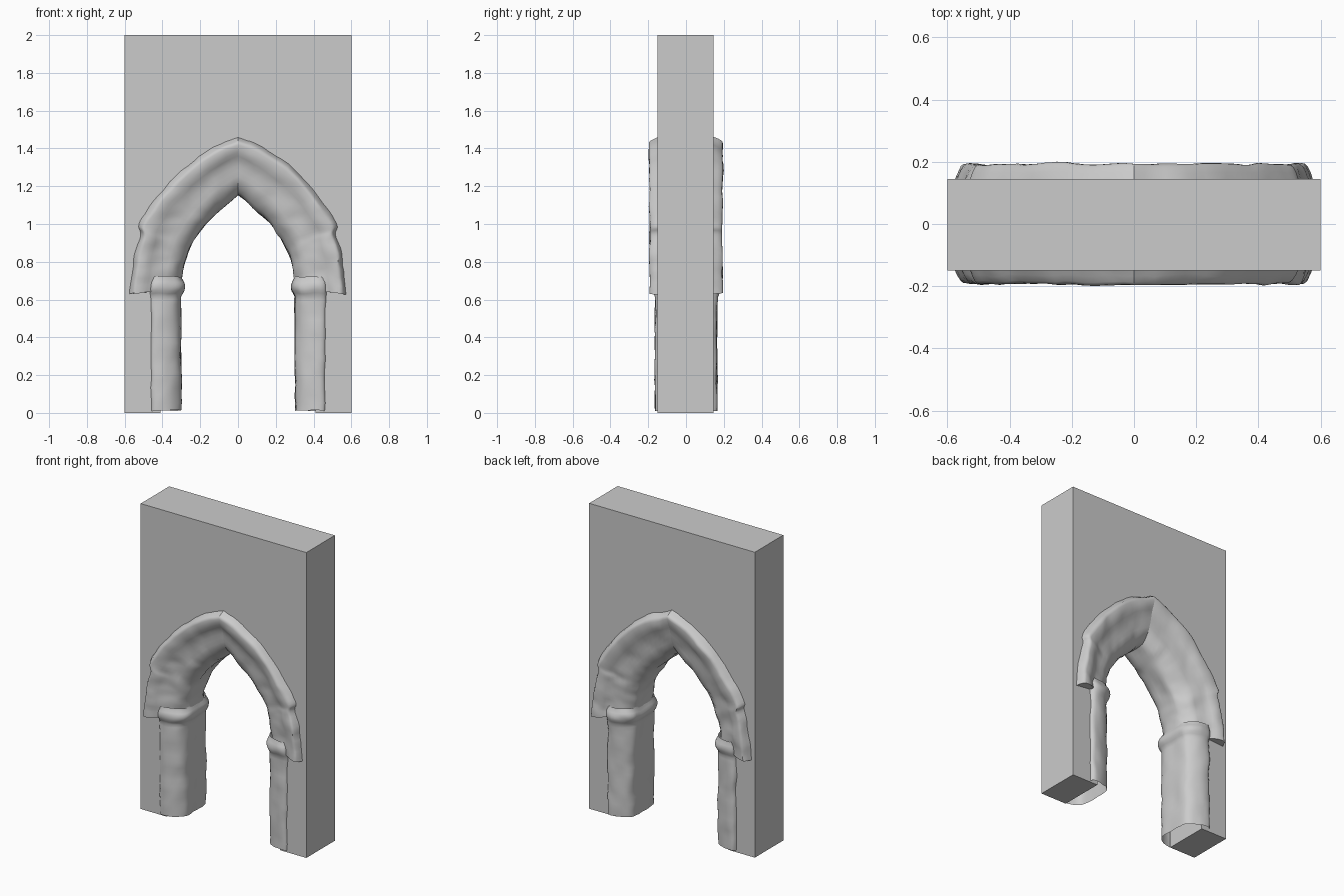
import bpy
import bmesh
from mathutils import Vector, noise

cube = bpy.data.objects.get("Cube")
if cube:
    bpy.data.objects.remove(cube, do_unlink=True)

HALF_W, FRONT, BACK, TOP = 0.6, -0.15, 0.145, 2.0


def material(name, rgb):
    m = bpy.data.materials.new(name)
    m.use_nodes = True
    m.diffuse_color = (*rgb, 1)
    m.node_tree.nodes["Principled BSDF"].inputs["Base Color"].default_value = (*rgb, 1)
    return m


stone = material("grey stone", (0.6, 0.6, 0.6))


def spline(points, steps):
    """Smooth curve through 2D points."""
    p = [Vector(q) for q in points]
    p = [2 * p[0] - p[1]] + p + [2 * p[-1] - p[-2]]
    out = []
    for a, b, c, d in zip(p, p[1:], p[2:], p[3:]):
        for i in range(steps):
            t = i / steps
            out.append(0.5 * (2 * b + (c - a) * t + (2 * a - 5 * b + 4 * c - d) * t ** 2
                              + (3 * b - a - 3 * c + d) * t ** 3))
    return out + [p[-2]]


def finish(name, bm, angle=None):
    bmesh.ops.recalc_face_normals(bm, faces=bm.faces)
    me = bpy.data.meshes.new(name)
    bm.to_mesh(me)
    bm.free()
    me.materials.append(stone)
    ob = bpy.data.objects.new(name, me)
    bpy.context.collection.objects.link(ob)
    if angle:
        bpy.ops.object.select_all(action="DESELECT")
        ob.select_set(True)
        bpy.context.view_layer.objects.active = ob
        bpy.ops.object.shade_smooth_by_angle(angle=angle)
    return ob


def weathered(v, amount):
    """Worn, uneven stone surface."""
    n = noise.noise_vector(v * 9) + 0.5 * noise.noise_vector(v * 21)
    if abs(v.x) < 0.002:
        n.x = 0
    return v + n * amount


def loft(name, rings, amount, cap_start=False):
    """Skin a list of open cross-sections."""
    bm = bmesh.new()
    rows = [[bm.verts.new(weathered(v, amount)) for v in r] for r in rings]
    for a, b in zip(rows, rows[1:]):
        for i in range(len(a) - 1):
            bm.faces.new((a[i], a[i + 1], b[i + 1], b[i]))
    if cap_start:
        bm.faces.new(rows[0])
    return finish(name, bm, 0.7)


def both_faces(half):
    """Extend a half section (centre to front) over the full wall depth."""
    return [(u, -y) for u, y in reversed(half)] + [(u, y) for u, y in half[1:]]


# Arch curves from springing to apex, and the moulding section between them
outer = spline([(.578, .63), (.565, .74), (.55, .85), (.522, .95), (.525, 1.0), (.45, 1.12),
                (.33, 1.26), (.17, 1.39), (0, 1.465)], 5)
inner = spline([(.30, .655), (.298, .72), (.285, .79), (.265, .85), (.24, .905), (.195, .97),
                (.14, 1.03), (.08, 1.09), (0, 1.155)], 5)
moulding = both_faces(spline([(0, 0), (0, .06), (.06, .10), (.22, .14), (.40, .152), (.58, .165),
                              (.72, .186), (.86, .194), (.93, .185), (1, .14)], 2))

# Jamb section as (x, depth), with a swelling capital at the top
jamb = both_faces(spline([(.302, 0), (.302, .075), (.312, .115), (.345, .145), (.40, .164),
                          (.45, .162), (.47, .135)], 3))
heights = [i * .04 for i in range(15)] + [.585, .605, .62, .635, .65, .665, .68, .695, .71]


def capital(z):
    return max(0, 1 - ((z - .655) / .045) ** 2) * .02


for side, label in ((1, "left"), (-1, "right")):
    rings = []
    for o, i in zip(outer, inner):
        rings.append([Vector((side * (i.x + (o.x - i.x) * u), y, i.y + (o.y - i.y) * u))
                      for u, y in moulding])
    loft(label + "_arch_moulding", rings, .008, True)

    rings = []
    for z in heights:
        g = capital(z)
        ring = []
        for x, y in jamb:
            inward = max(0, (.45 - x) / .15)
            ring.append(Vector((side * (x - g * inward), y * (1 + g * 5), z + .012)))
        rings.append(ring)
    loft(label + "_jamb", rings, .007)

# Wall slab with a pointed opening hidden behind the moulding
opening = [(.41, 0), (.41, .655)]
opening += [tuple(i.lerp(o, .5)) for i, o in zip(inner, outer)][1:]
edge = [(HALF_W, 0)] + opening + [(-x, z) for x, z in reversed(opening[:-1])]
edge += [(-HALF_W, 0), (-HALF_W, TOP), (HALF_W, TOP)]
bm = bmesh.new()
face = bm.faces.new([bm.verts.new((x, FRONT, z)) for x, z in edge])
geom = bmesh.ops.extrude_face_region(bm, geom=[face])["geom"]
bmesh.ops.translate(bm, verts=[g for g in geom if isinstance(g, bmesh.types.BMVert)],
                    vec=(0, BACK - FRONT, 0))
finish("wall", bm)
